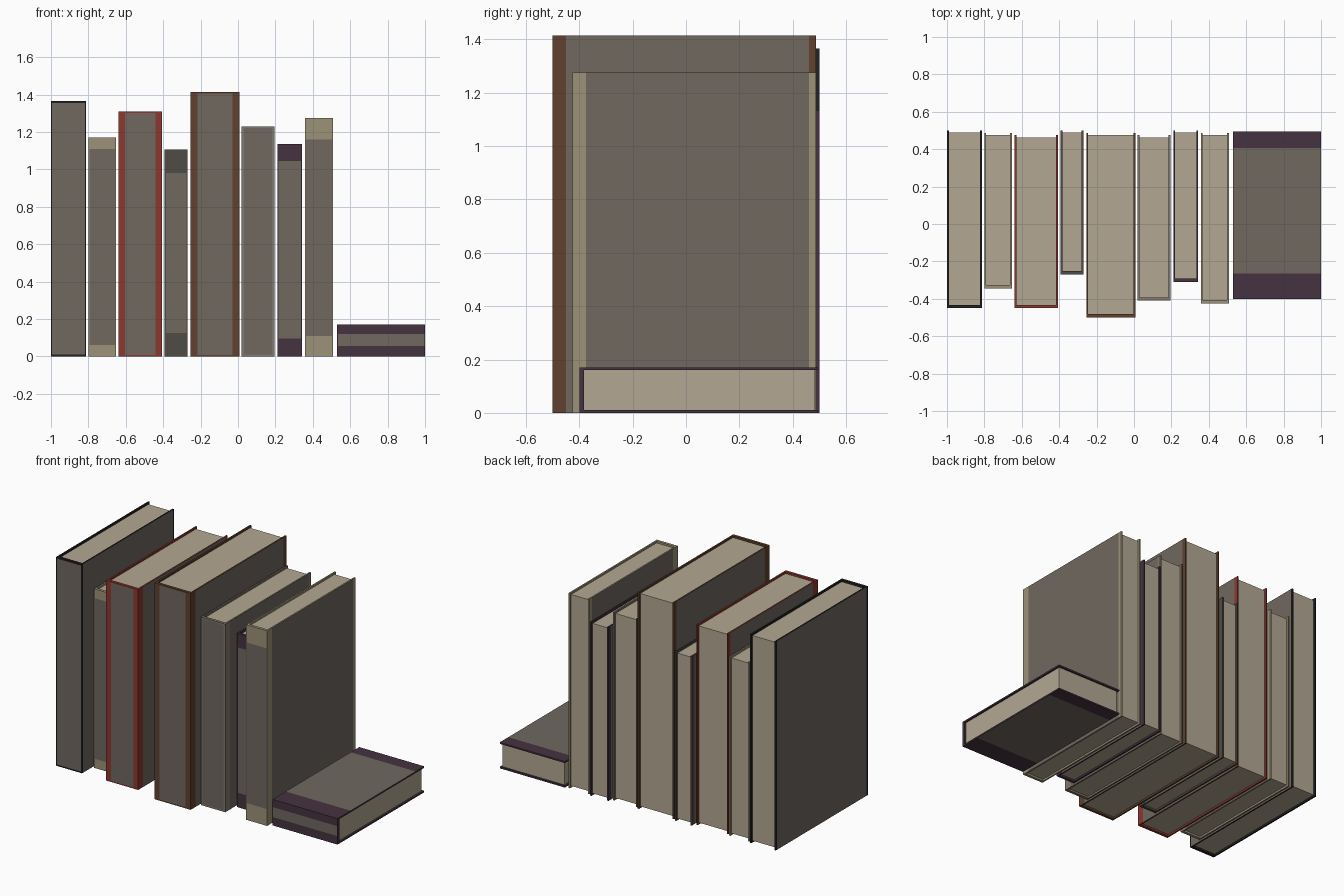
import bpy, bmesh, math
from mathutils import Vector

if "Cube" in bpy.data.objects:
    bpy.data.objects.remove(bpy.data.objects["Cube"])


def material(name, rgb):
    m = bpy.data.materials.new(name)
    m.diffuse_color = (*rgb, 1)
    m.use_nodes = True
    m.node_tree.nodes["Principled BSDF"].inputs["Base Color"].default_value = m.diffuse_color
    return m


cloth = material("grey_cloth", (0.16, 0.138, 0.117))
paper = material("paper", (0.45, 0.39, 0.29))
black = material("black", (0.016, 0.016, 0.017))
tan = material("tan", (0.34, 0.29, 0.19))
red = material("red", (0.26, 0.04, 0.03))
slate = material("slate", (0.08, 0.07, 0.058))
brown = material("brown", (0.115, 0.053, 0.027))
stone = material("stone", (0.22, 0.19, 0.15))
purple = material("purple", (0.06, 0.032, 0.052))

BOARD, SPINE, LIP = 0.01, 0.018, 0.012


def make_object(name, bm, mats):
    bmesh.ops.recalc_face_normals(bm, faces=bm.faces)
    me = bpy.data.meshes.new(name)
    bm.to_mesh(me)
    bm.free()
    for m in mats:
        me.materials.append(m)
    ob = bpy.data.objects.new(name, me)
    bpy.context.collection.objects.link(ob)
    return ob


def book(name, w, h, y0, y1, mat, px, pz, py):
    """px, pz: margins of the grey spine panel; py: margins on the boards."""
    a, b = w / 2, w / 2 - BOARD
    # cover: U-shaped profile pulled up to the book height
    bm = bmesh.new()
    profile = [(-a, y0), (a, y0), (a, y1), (b, y1), (b, y0 + SPINE),
               (-b, y0 + SPINE), (-b, y1), (-a, y1)]
    face = bm.faces.new([bm.verts.new((x, y, 0)) for x, y in profile])
    up = bmesh.ops.extrude_face_region(bm, geom=[face])
    bmesh.ops.translate(bm, vec=(0, 0, h),
                        verts=[v for v in up["geom"] if isinstance(v, bmesh.types.BMVert)])
    bmesh.ops.recalc_face_normals(bm, faces=bm.faces)
    # panels: slice the outer faces and colour the middle
    xr, zr = (-a + px[0], a - px[1]), (pz[0], h - pz[1])
    yr = (y0 + py[0], y1 - py[1])

    def cut(test, axis, values):
        for v in values:
            fs = [f for f in bm.faces if test(f)]
            geom = fs + list({e for f in fs for e in f.edges}) + list({q for f in fs for q in f.verts})
            co, no = Vector(), Vector()
            co[axis] = v
            no[axis] = 1
            bmesh.ops.bisect_plane(bm, geom=geom, plane_co=co, plane_no=no)

    def spine(f):
        return f.normal.y < -0.9 and abs(f.calc_center_median().y - y0) < 1e-4

    def side(f):
        return abs(f.normal.x) > 0.9 and abs(abs(f.calc_center_median().x) - a) < 1e-4

    cut(spine, 0, xr)
    cut(spine, 2, zr)
    cut(side, 1, yr)
    for f in bm.faces:
        c = f.calc_center_median()
        if spine(f):
            f.material_index = int(xr[0] < c.x < xr[1] and zr[0] < c.z < zr[1])
        elif side(f):
            f.material_index = int(yr[0] < c.y < yr[1])
    cover = make_object(name + "_cover", bm, [mat, cloth])
    # page block set in from the cover edges
    bm = bmesh.new()
    bmesh.ops.create_cube(bm, size=1)
    p0, p1 = y0 + SPINE, y1 - LIP
    for v in bm.verts:
        v.co = (v.co.x * 2 * b, (p0 + p1) / 2 + v.co.y * (p1 - p0),
                h / 2 + v.co.z * (h - 2 * LIP))
    pages = make_object(name + "_pages", bm, [paper])
    return cover, pages


E = (0.006, 0.006)
M = (0.05, 0.026)
# standing books: x0, x1, height, front, back, colour, spine margins, board margins
row = [
    (-1.0, -0.813, 1.365, -0.45, 0.50, black, E, (0.01, 0.01), (0.012, 0.012)),
    (-0.80, -0.652, 1.17, -0.345, 0.487, tan, E, (0.06, 0.06), M),
    (-0.638, -0.407, 1.31, -0.45, 0.475, red, (0.034, 0.034), (0.008, 0.008), M),
    (-0.392, -0.27, 1.105, -0.27, 0.50, slate, E, (0.125, 0.125), M),
    (-0.255, 0.008, 1.415, -0.50, 0.487, brown, (0.038, 0.038), (0.008, 0.008), M),
    (0.02, 0.195, 1.23, -0.41, 0.475, stone, (0.012, 0.012), (0.01, 0.01), M),
    (0.21, 0.343, 1.135, -0.31, 0.50, purple, E, (0.095, 0.09), M),
    (0.357, 0.508, 1.275, -0.425, 0.487, tan, E, (0.11, 0.115), M),
]
for i, (x0, x1, h, y0, y1, mat, px, pz, py) in enumerate(row, 1):
    for ob in book(f"standing_book_{i}", x1 - x0, h, y0, y1, mat, px, pz, py):
        ob.location.x = (x0 + x1) / 2

# book lying flat, spine to the front
for ob in book("lying_book", 0.17, 0.47, -0.40, 0.495, purple,
               (0.05, 0.055), (0.004, 0.004), (0.135, 0.088)):
    ob.rotation_euler.y = math.pi / 2
    ob.location = (0.53, 0, 0.085)
